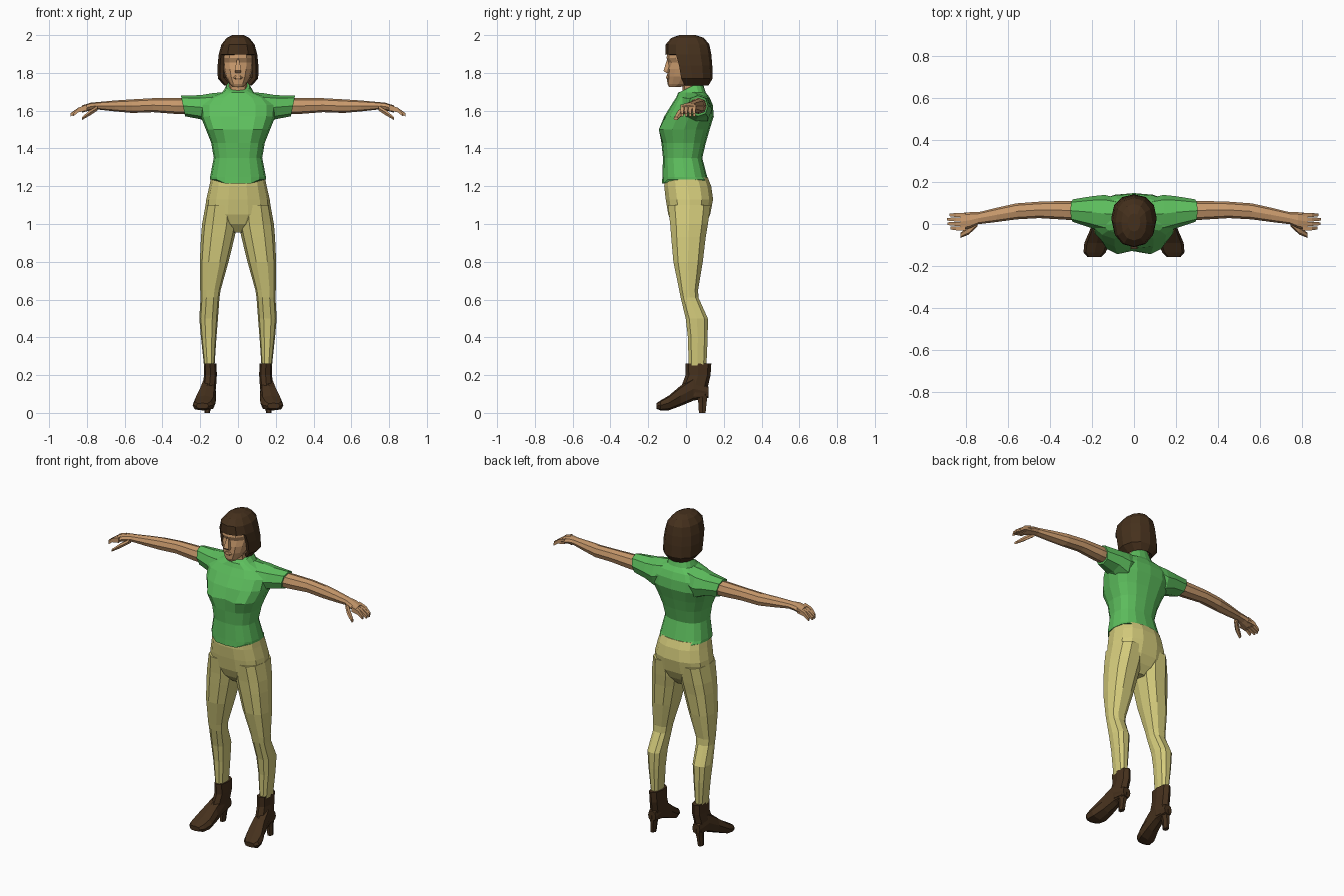
import bpy, bmesh, math


def material(name, rgb):
    m = bpy.data.materials.new(name)
    m.diffuse_color = (*rgb, 1)
    return m


GREEN = material("green_cloth", (0.11, 0.52, 0.11))
KHAKI = material("khaki_cloth", (0.66, 0.60, 0.20))
SKIN = material("skin", (0.58, 0.32, 0.15))
BROWN = material("dark_brown", (0.06, 0.03, 0.012))

AXES = {'x': lambda t, a, b: (t, a, b),
        'y': lambda t, a, b: (a, t, b),
        'z': lambda t, a, b: (a, b, t)}


def loft(name, mat, axis, sections, n=10, p=0.85, mirror=False, caps=True, edit=None):
    """Skin rounded sections (t, a0, a1, b0, b1) along an axis; n=4 makes boxes."""
    bm = bmesh.new()
    rings = []
    off, p = (0.5, 0) if n == 4 else (0, p)
    for t, a0, a1, b0, b1 in sections:
        ring = []
        for i in range(n):
            ang = (i + off) * 2 * math.pi / n
            c, s = round(math.cos(ang), 6), round(math.sin(ang), 6)
            a = (a0 + a1) / 2 + (a1 - a0) / 2 * math.copysign(abs(c) ** p, c)
            b = (b0 + b1) / 2 + (b1 - b0) / 2 * math.copysign(abs(s) ** p, s)
            ring.append(bm.verts.new(AXES[axis](t, a, b)))
        rings.append(ring)
    for r, q in zip(rings, rings[1:]):
        for i in range(n):
            j = (i + 1) % n
            bm.faces.new((r[i], r[j], q[j], q[i]))
    if caps:
        bm.faces.new(rings[0])
        bm.faces.new(rings[-1])
    bmesh.ops.recalc_face_normals(bm, faces=bm.faces[:])
    if edit:
        edit(bm)
    me = bpy.data.meshes.new(name)
    bm.to_mesh(me)
    bm.free()
    me.materials.append(mat)
    ob = bpy.data.objects.new(name, me)
    bpy.context.collection.objects.link(ob)
    if mirror:
        ob.modifiers.new("mirror", 'MIRROR').use_mirror_merge = False
    return ob


def centred(rows):
    return [(z, -w, w, f, b) for z, w, f, b in rows]


# Shirt body: raised side hem, bust, tilted collar
def shape_shirt(bm):
    for v in bm.verts:
        x, y, z = v.co
        if z < 1.22 and abs(x) > 0.08:
            v.co.z += 0.02
        if abs(z - 1.50) < 0.01 and y < -0.1:
            v.co.y += 0.02 if abs(x) < 0.01 else -0.006
        if z > 1.71:
            v.co.z += (y - 0.02) * 0.5


loft("shirt_body", GREEN, 'z', centred([
    (1.215, .148, -.127, .127), (1.25, .148, -.125, .112), (1.35, .128, -.122, .086),
    (1.43, .142, -.130, .105), (1.50, .170, -.146, .125), (1.57, .198, -.115, .147),
    (1.63, .200, -.078, .142), (1.67, .160, -.052, .125), (1.695, .085, -.042, .105),
    (1.725, .062, -.032, .085)]), n=16, p=.8, edit=shape_shirt)


# Short sleeves with slanted cuffs
def slant_cuff(bm):
    for v in bm.verts:
        if v.co.x > 0.28:
            v.co.x += (v.co.z - 1.67) * 0.2


loft("sleeve", GREEN, 'x', [
    (.06, -.035, .12, 1.56, 1.70), (.14, -.04, .138, 1.525, 1.692),
    (.20, -.02, .132, 1.555, 1.682), (.30, .01, .117, 1.57, 1.68)],
    n=8, mirror=True, edit=slant_cuff)

# Trousers: hips and two legs
loft("trouser_hips", KHAKI, 'z', centred([
    (1.245, .143, -.115, .118), (1.20, .152, -.118, .136), (1.13, .168, -.110, .146),
    (1.05, .178, -.096, .130), (1.0, .12, -.075, .105), (.955, .035, -.035, .07)]),
    n=14, p=.8)
loft("trouser_leg", KHAKI, 'z', [
    (1.10, .004, .172, -.100, .135), (1.0, .003, .190, -.088, .120),
    (.93, .018, .196, -.082, .108), (.80, .050, .202, -.070, .092),
    (.65, .092, .200, -.038, .066), (.61, .098, .198, -.030, .068),
    (.50, .106, .205, -.004, .118), (.40, .114, .196, .008, .117),
    (.25, .124, .180, .012, .110)], n=10, p=.8, mirror=True)

# Heeled boots
loft("boot_shaft", BROWN, 'z', [
    (.262, .114, .181, -.004, .134), (.20, .112, .180, -.002, .130),
    (.14, .116, .186, -.025, .116), (.09, .122, .186, -.02, .12)],
    n=8, mirror=True)
loft("boot_foot", BROWN, 'y', [
    (.118, .126, .178, .08, .14), (.04, .118, .190, .065, .19),
    (-.03, .117, .210, .036, .143), (-.09, .118, .236, .014, .092),
    (-.135, .134, .240, .013, .066), (-.156, .155, .222, .022, .052)],
    n=8, p=.7, mirror=True)
loft("boot_heel", BROWN, 'z', [
    (.11, .125, .180, .05, .12), (.055, .142, .176, .062, .112),
    (0, .148, .178, .066, .106)], n=6, mirror=True)

# Arms, palms, fingers and thumbs
loft("arm", SKIN, 'x', [
    (.22, .020, .108, 1.582, 1.668), (.32, .020, .110, 1.582, 1.668),
    (.45, .028, .106, 1.592, 1.666), (.56, .022, .098, 1.588, 1.660),
    (.65, .010, .078, 1.596, 1.654), (.74, -.001, .056, 1.606, 1.646),
    (.78, -.020, .056, 1.602, 1.642), (.825, -.030, .052, 1.590, 1.628)],
    n=8, mirror=True)
for k in range(4):
    y = -.030 + k * .021
    tip = (.872, .886, .888, .876)[k]
    loft("finger_%d" % (k + 1), SKIN, 'x', [
        (.80, y, y + .019, 1.600, 1.632), (.845, y, y + .019, 1.592, 1.616),
        (tip, y + .004, y + .017, 1.570, 1.586)], n=4, mirror=True)
loft("thumb", SKIN, 'x', [
    (.745, -.012, .022, 1.598, 1.628), (.785, -.050, -.012, 1.572, 1.604),
    (.825, -.066, -.042, 1.550, 1.568)], n=6, mirror=True)

# Neck and head
loft("neck", SKIN, 'z', centred([
    (1.66, .052, -.015, .075), (1.72, .048, -.018, .070), (1.79, .05, -.03, .07)]), n=8)


def shape_face(bm):
    for v in bm.verts:
        x, y, z = v.co
        if abs(z - 1.855) < .005 and y < -.05 and abs(x) > .01:
            v.co.y += 0.01


loft("head", SKIN, 'z', centred([
    (1.725, .028, -.090, -.03), (1.742, .044, -.099, .02), (1.78, .066, -.100, .06),
    (1.82, .077, -.098, .09), (1.855, .081, -.096, .1), (1.88, .082, -.103, .11),
    (1.93, .076, -.094, .105), (1.96, .05, -.06, .08)]), n=12, edit=shape_face)
loft("nose", SKIN, 'z', [
    (1.800, -.014, .014, -.106, -.085), (1.812, -.017, .017, -.119, -.085),
    (1.868, -.007, .007, -.101, -.085)], n=4)
loft("lips", SKIN, 'z', [
    (1.764, -.014, .014, -.102, -.08), (1.774, -.026, .026, -.107, -.08),
    (1.786, -.016, .016, -.105, -.08)], n=6)


# Bobbed hair: closed cap with the front cut open for the face
def open_face(bm):
    cut = [f for f in bm.faces if f.calc_center_median().z < 1.895
           and f.calc_center_median().y < -.03]
    cut += [f for f in bm.faces if len(f.verts) > 4 and f.calc_center_median().z < 1.8]
    bmesh.ops.delete(bm, geom=cut, context='FACES')


hair = loft("hair", BROWN, 'z', centred([
    (1.732, .072, -.045, .118), (1.77, .107, -.075, .141), (1.84, .108, -.090, .139),
    (1.897, .102, -.110, .134), (1.95, .088, -.108, .124), (1.985, .060, -.078, .095),
    (2.0, .030, -.035, .050)]), n=12, p=.9, edit=open_face)
shell = hair.modifiers.new("thickness", 'SOLIDIFY')
shell.thickness = 0.02
shell.offset = -1
